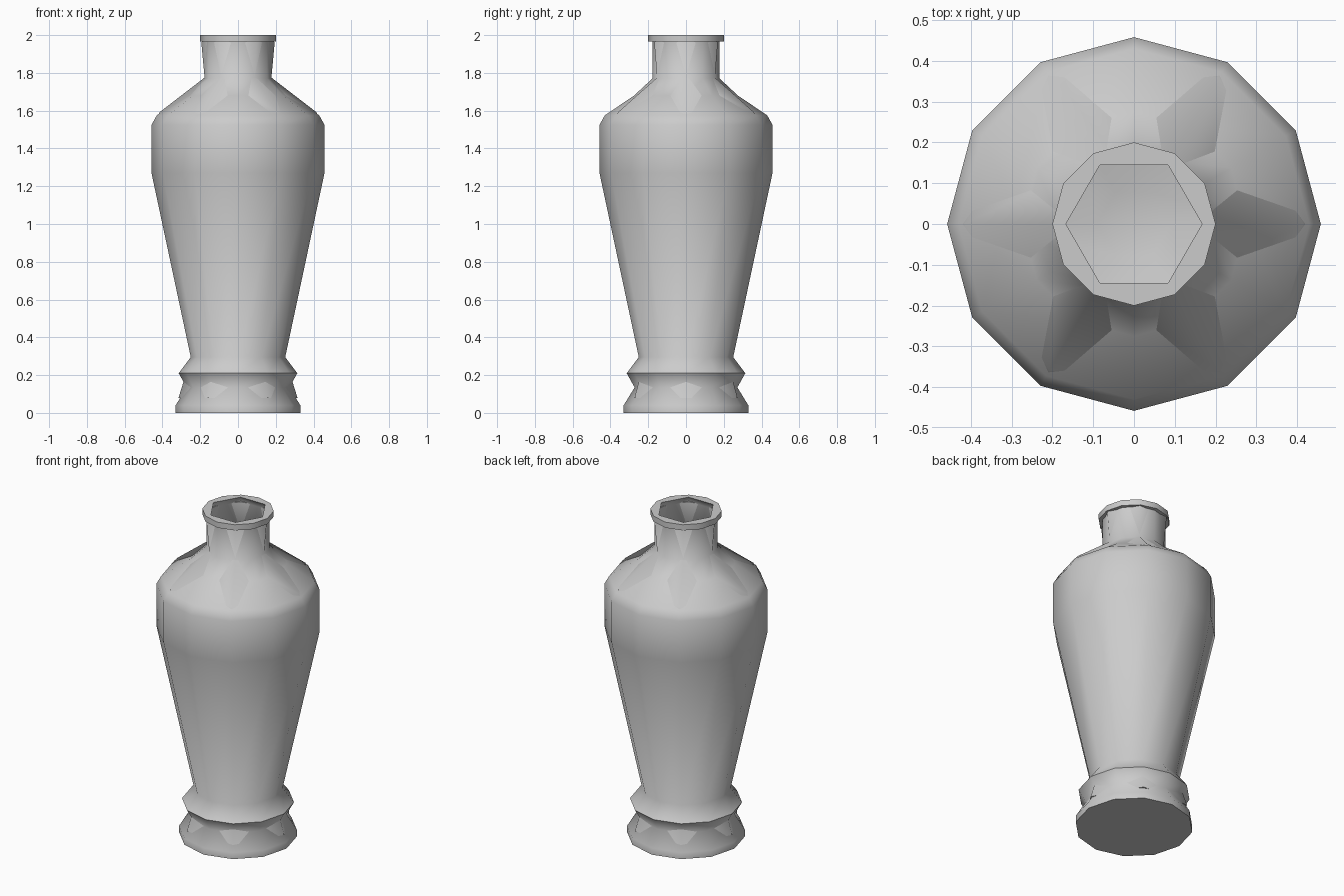
import bpy, bmesh
from math import cos, sin, tau, radians

if "Cube" in bpy.data.objects:
    bpy.data.objects.remove(bpy.data.objects["Cube"])

# (radius, height) profiles: 12-sided outside, 6-sided hollow inside
OUTER = [(0.33, 0), (0.33, 0.04), (0.272, 0.135), (0.314, 0.21), (0.25, 0.295),
         (0.458, 1.27), (0.458, 1.525), (0.43, 1.575), (0.275, 1.68),
         (0.178, 1.77), (0.178, 1.965), (0.2, 1.965), (0.2, 2.0)]
INNER = [(0.167, 2.0), (0.194, 1.96), (0.177, 1.775), (0.415, 1.592),
         (0.448, 1.525), (0.453, 1.27), (0.246, 0.3), (0.315, 0.08), (0.09, 0.02)]


def add_rings(bm, profile, sides):
    rings = [[bm.verts.new((r * cos(tau * i / sides), r * sin(tau * i / sides), z))
              for i in range(sides)] for r, z in profile]
    for a, b in zip(rings, rings[1:]):
        for i in range(sides):
            j = (i + 1) % sides
            bm.faces.new((a[i], a[j], b[j], b[i]))
    return rings


bm = bmesh.new()
outer = add_rings(bm, OUTER, 12)
inner = add_rings(bm, INNER, 6)

# underside and inner floor
bm.faces.new(outer[0][::-1])
bm.faces.new(inner[-1])

# flat rim joining the 12-sided lip to the 6-sided mouth
lip, mouth = outer[-1], inner[0]
for i in range(6):
    bm.faces.new((lip[2 * i], lip[2 * i + 1], lip[(2 * i + 2) % 12],
                  mouth[(i + 1) % 6], mouth[i]))

bmesh.ops.recalc_face_normals(bm, faces=bm.faces[:])
mesh = bpy.data.meshes.new("vase")
bm.to_mesh(mesh)
bm.free()
vase = bpy.data.objects.new("vase", mesh)
bpy.context.collection.objects.link(vase)

# smooth sides, crisp rim and foot
bpy.context.view_layer.objects.active = vase
vase.select_set(True)
bpy.ops.object.shade_smooth_by_angle(angle=radians(61))
